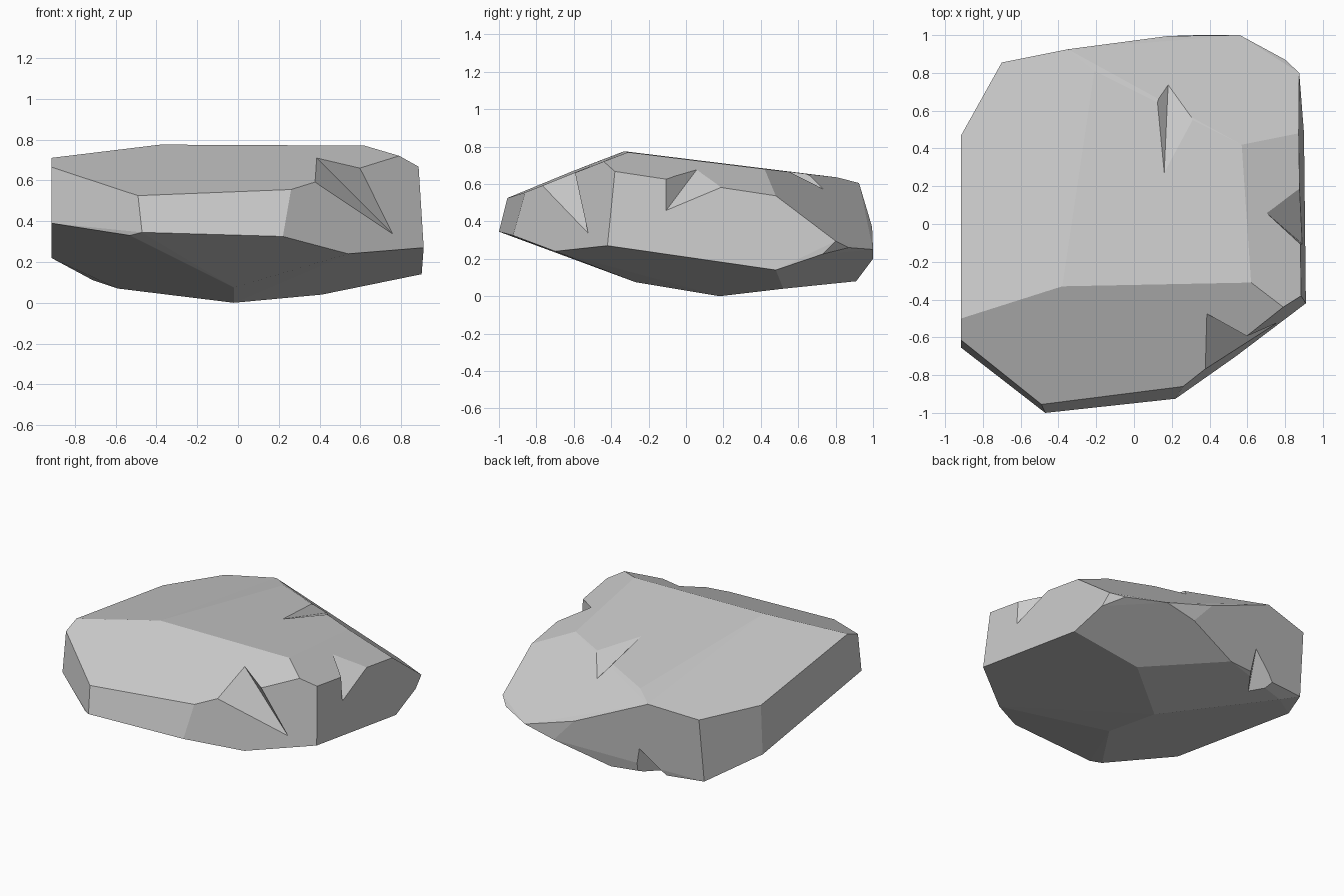
import bpy, bmesh
from math import radians
from mathutils import Vector

if "Cube" in bpy.data.objects:
    bpy.data.objects.remove(bpy.data.objects["Cube"])


def hull_object(name, points):
    """Closed flat-faced solid wrapped around a few corner points."""
    bm = bmesh.new()
    for p in points:
        bm.verts.new(p)
    res = bmesh.ops.convex_hull(bm, input=bm.verts[:])
    loose = [v for v in bm.verts if not v.link_faces]
    bmesh.ops.delete(bm, geom=loose, context='VERTS')
    bmesh.ops.dissolve_limit(bm, angle_limit=radians(2),
                             verts=bm.verts[:], edges=bm.edges[:])
    bmesh.ops.recalc_face_normals(bm, faces=bm.faces[:])
    me = bpy.data.meshes.new(name)
    bm.to_mesh(me)
    bm.free()
    ob = bpy.data.objects.new(name, me)
    bpy.context.collection.objects.link(ob)
    return ob


def chip(target, start, end, side_a, side_b):
    """Cut a V-shaped chip: valley from start to end, open towards both sides."""
    s, e, a, b = map(Vector, (start, end, side_a, side_b))
    mid = (s + e) / 2
    grow = [mid + (s - mid) * 3, mid + (e - mid) * 3,
            mid + (a - mid) * 4, mid + (b - mid) * 4]
    cutter = hull_object("chip_cutter", grow)
    cutter.hide_render = True
    mod = target.modifiers.new("chip", 'BOOLEAN')
    mod.operation, mod.solver, mod.object = 'DIFFERENCE', 'EXACT', cutter
    bpy.context.view_layer.objects.active = target
    bpy.ops.object.modifier_apply(modifier=mod.name)
    bpy.data.objects.remove(cutter)


# Rock body: corners of the faceted boulder, from crown to base
crown = [(-.38, -.33, .775), (.62, -.31, .77), (.57, .42, .68), (-.21, .81, .635),
         (-.915, -.50, .71), (-.915, .47, .575), (-.70, .855, .56), (-.35, .925, .605)]
shoulder = [(-.915, -.615, .665), (-.49, -.955, .525), (.26, -.86, .555),
            (.79, -.44, .72), (.885, -.38, .667), (.872, .48, .537)]
waist = [(-.915, -.655, .39), (-.47, -1, .345), (-.53, -.95, .33), (.22, -.925, .325),
         (.54, -.70, .24), (.91, -.42, .27), (.875, .80, .295), (.88, .73, .225),
         (.80, .87, .26), (.56, 1, .25), (.335, 1, .20), (.18, .995, .37)]
base = [(-.02, -.27, .075), (-.02, .18, 0), (.41, .52, .04), (.90, .48, .14),
        (-.05, .91, .08), (-.71, .81, .11), (-.59, .75, .07), (-.915, .45, .22)]
rock = hull_object("rock", crown + shoulder + waist + base)

# Chips knocked out of the edges: front corner, right edge, top edge, back bottom edge
chip(rock, (.385, -.475, .71), (.77, -.525, .325), (.38, -.765, .59), (.60, -.595, .66))
chip(rock, (.70, .06, .68), (.89, -.105, .46), (.885, -.11, .62), (.875, .18, .58))
chip(rock, (.18, .72, .576), (.16, .27, .70), (.125, .64, .654), (.31, .55, .665))
chip(rock, (-.27, .893, .25), (-.36, .71, .06), (-.24, .88, .09), (-.44, .85, .10))
